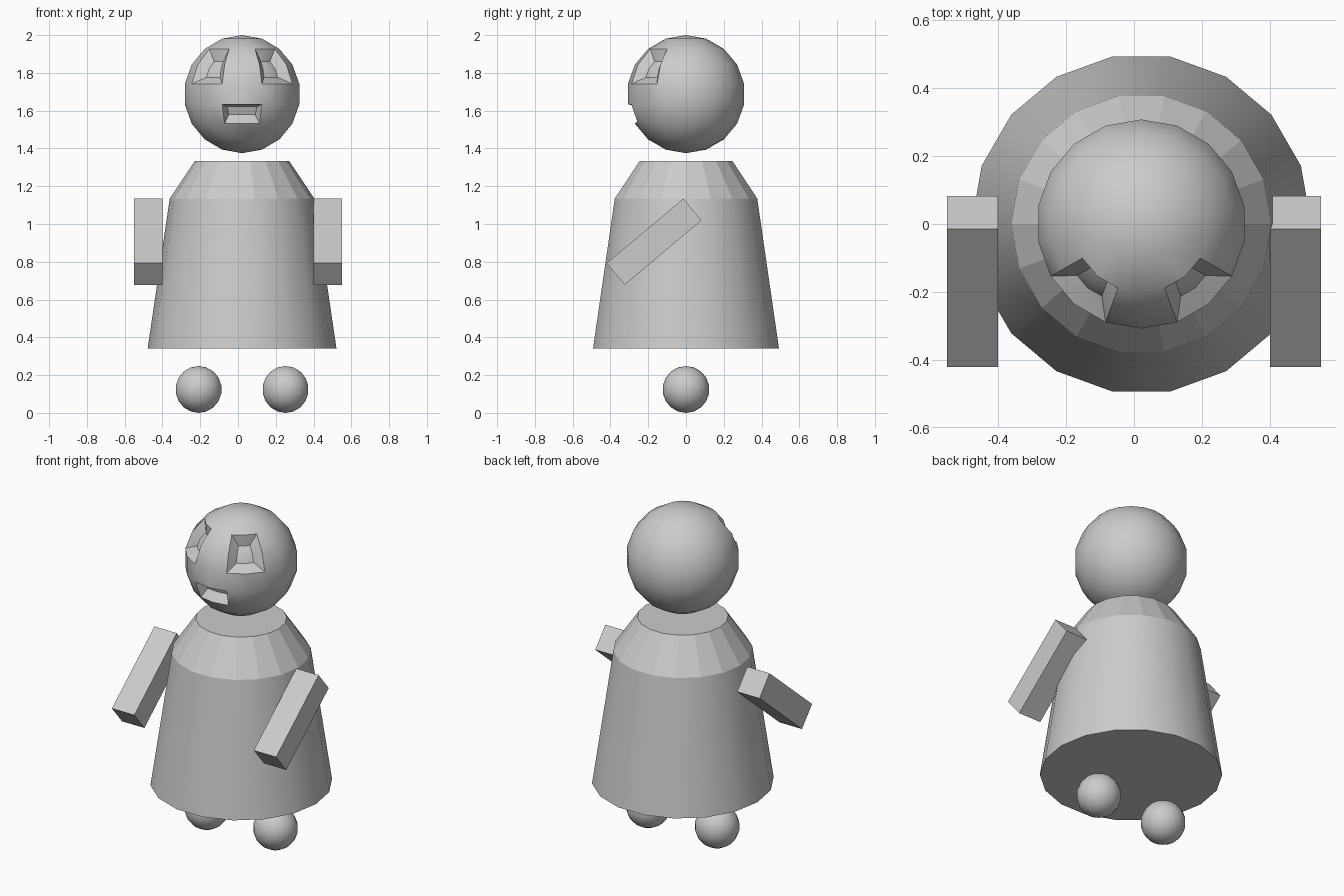
import bpy, bmesh
from math import radians, degrees, sin, cos, atan2, pi
from mathutils import Vector

if "Cube" in bpy.data.objects:
    bpy.data.objects.remove(bpy.data.objects["Cube"])

CX = 0.0215  # body, head and feet share this centre line


def finish(bm, name, location=(0, 0, 0), smooth=False):
    bmesh.ops.recalc_face_normals(bm, faces=bm.faces)
    me = bpy.data.meshes.new(name)
    bm.to_mesh(me)
    bm.free()
    if smooth:
        for p in me.polygons:
            p.use_smooth = True
        me.set_sharp_from_angle(angle=radians(28))
    ob = bpy.data.objects.new(name, me)
    ob.location = location
    bpy.context.collection.objects.link(ob)
    return ob


def ball(radius):
    bm = bmesh.new()
    bmesh.ops.create_uvsphere(bm, u_segments=18, v_segments=9, radius=radius)
    return bm


def recess(bm, az, polar, scale, depth):
    """Push a patch of sphere faces inwards with a shrunken floor."""
    faces = []
    for f in bm.faces:
        c = f.calc_center_median()
        a = degrees(atan2(c.x, -c.y))
        p = degrees(atan2(c.xy.length, c.z))
        if az[0] < a < az[1] and polar[0] < p < polar[1]:
            faces.append(f)
    new = bmesh.ops.extrude_face_region(bm, geom=faces)["geom"]
    bmesh.ops.delete(bm, geom=faces, context='FACES')
    verts = [g for g in new if isinstance(g, bmesh.types.BMVert)]
    mid = sum((v.co for v in verts), Vector()) / len(verts)
    shift = -mid.normalized() * depth
    for v in verts:
        d = v.co - mid
        v.co = mid + shift + Vector(d[i] * scale[i] for i in range(3))


# Head with two eye sockets and a mouth
bm = ball(0.3125)
for az in ((20, 60), (-60, -20)):
    recess(bm, az, (40, 80), (0.45, 0.45, 0.45), 0.035)
recess(bm, (-20, 20), (100, 120), (0.75, 0.42, 0.42), 0.05)
finish(bm, "head", (CX, 0, 1.6875), smooth=True)

# Body: smooth skirt, faceted shoulders, flat caps
bm = bmesh.new()
N = 18
rings = [[bm.verts.new((r * cos(2 * pi * i / N), r * sin(2 * pi * i / N), z))
          for i in range(N)]
         for r, z in ((0.5, 0.34), (0.383, 1.135), (0.25, 1.333))]
for k in range(2):
    for i in range(N):
        j = (i + 1) % N
        f = bm.faces.new((rings[k][i], rings[k][j], rings[k + 1][j], rings[k + 1][i]))
        f.smooth = k == 0
bm.faces.new(rings[0][::-1])
bm.faces.new(rings[2])
finish(bm, "body", (CX, 0, 0))

for side, label in ((-1, "left"), (1, "right")):
    # Feet
    finish(ball(0.124), label + "_foot", (CX + side * 0.23, 0, 0.124), smooth=True)
    # Arms, tilted down towards the front
    bm = bmesh.new()
    bmesh.ops.create_cube(bm, size=1)
    bmesh.ops.scale(bm, vec=(0.15, 0.53, 0.15), verts=bm.verts)
    arm = finish(bm, label + "_arm", (side * 0.475, -0.169, 0.906))
    arm.rotation_euler.x = radians(40)
